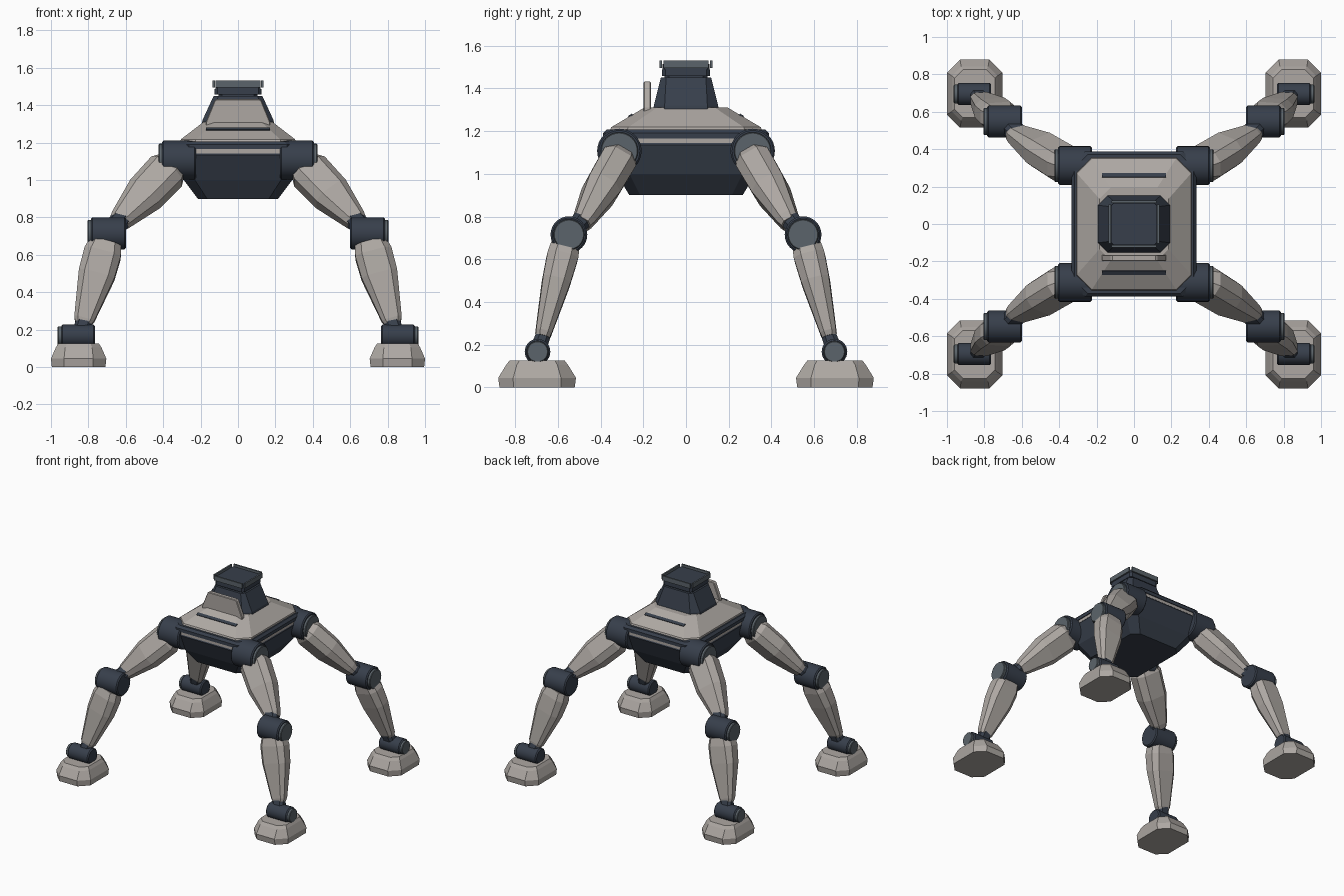
import bpy, bmesh, math
from mathutils import Vector

if "Cube" in bpy.data.objects:
    bpy.data.objects.remove(bpy.data.objects["Cube"])


def material(name, rgb):
    m = bpy.data.materials.new(name)
    m.diffuse_color = (*rgb, 1)
    m.use_nodes = True
    m.node_tree.nodes["Principled BSDF"].inputs["Base Color"].default_value = m.diffuse_color
    return m


LIGHT = material("warm_grey_armor", (0.42, 0.39, 0.365))
DARK = material("dark_blue_grey", (0.038, 0.049, 0.070))
STEEL = material("steel_grey", (0.105, 0.127, 0.145))


def finish(name, bm, mat, bevel=0.0, smooth=False):
    bmesh.ops.recalc_face_normals(bm, faces=bm.faces[:])
    me = bpy.data.meshes.new(name)
    bm.to_mesh(me)
    bm.free()
    ob = bpy.data.objects.new(name, me)
    bpy.context.collection.objects.link(ob)
    me.materials.append(mat)
    if bevel:
        b = ob.modifiers.new("soft_edges", 'BEVEL')
        b.width, b.segments, b.limit_method = bevel, 1, 'ANGLE'
        b.angle_limit = math.radians(50)
    if smooth:
        bpy.ops.object.select_all(action='DESELECT')
        ob.select_set(True)
        bpy.context.view_layer.objects.active = ob
        bpy.ops.object.shade_smooth_by_angle(angle=math.radians(30))
    return ob


def octagon(a, b, c):
    """Rectangle of half sizes a, b with corners cut by c."""
    return [(a, -b + c), (a, b - c), (a - c, b), (-a + c, b),
            (-a, b - c), (-a, -b + c), (-a + c, -b), (a - c, -b)]


def loft(name, rings, mat, bevel=0.0):
    bm = bmesh.new()
    vs = [[bm.verts.new(p) for p in r] for r in rings]
    n = len(rings[0])
    for lo, hi in zip(vs, vs[1:]):
        for i in range(n):
            j = (i + 1) % n
            bm.faces.new((lo[i], lo[j], hi[j], hi[i]))
    bm.faces.new(vs[0][::-1])
    bm.faces.new(vs[-1])
    return finish(name, bm, mat, bevel)


def stack(name, levels, mat, cx=0, cy=0, bevel=0.0):
    """Levels of (z, half x, half y, corner cut)."""
    return loft(name, [[(cx + x, cy + y, z) for x, y in octagon(a, b, c)]
                       for z, a, b, c in levels], mat, bevel)


def limb(name, start, end, sections, mat):
    """Cut-corner sections (t, half width, half depth) along a line."""
    p, q = Vector(start), Vector(end)
    d = (q - p).normalized()
    u = Vector((1, 0, 0))
    u = (u - d * u.dot(d)).normalized()
    v = d.cross(u)
    return loft(name, [[p.lerp(q, t) + u * x + v * y
                        for x, y in octagon(w, h, min(w, h) * 0.5)]
                       for t, w, h in sections], mat)


def drum(name, x0, x1, y, z, r, mat, bevel=0.008):
    """Cylinder lying along x."""
    bm = bmesh.new()
    bmesh.ops.create_cone(bm, cap_ends=True, segments=32, radius1=r, radius2=r,
                          depth=abs(x1 - x0))
    for v in bm.verts:
        v.co = Vector((v.co.z + (x0 + x1) / 2, v.co.x + y, v.co.y + z))
    return finish(name, bm, mat, bevel, True)


def box(name, c, s, mat, bevel=0.0):
    bm = bmesh.new()
    bmesh.ops.create_cube(bm, size=1)
    for v in bm.verts:
        v.co = Vector([v.co[i] * s[i] + c[i] for i in range(3)])
    return finish(name, bm, mat, bevel)


# Body: lower hull, light seam, rim and sloped armor
stack("hull", [(0.90, 0.215, 0.265, 0.05), (1.0, 0.29, 0.325, 0.06),
               (1.135, 0.33, 0.385, 0.07), (1.145, 0.325, 0.38, 0.07)], DARK)
stack("hull_seam", [(1.143, 0.327, 0.382, 0.07), (1.167, 0.327, 0.382, 0.07)], LIGHT)
stack("hull_rim", [(1.165, 0.333, 0.388, 0.07), (1.19, 0.333, 0.388, 0.07),
                   (1.207, 0.318, 0.372, 0.07)], DARK)
stack("top_armor", [(1.195, 0.31, 0.36, 0.08), (1.218, 0.305, 0.35, 0.08),
                    (1.31, 0.185, 0.195, 0.06)], LIGHT)

# Vent slots on the front and back slopes
for s in (1, -1):
    slope = math.atan2(1.31 - 1.218, 0.35 - 0.195)
    slot = box("vent_slot", (0, 0, 0), (0.34, 0.022, 0.008), DARK)
    slot.location = (0, s * 0.26, 1.273)
    slot.rotation_euler = (-s * slope, 0, 0)

# Turret
stack("turret", [(1.295, 0.195, 0.155, 0.055), (1.32, 0.19, 0.15, 0.05),
                 (1.45, 0.13, 0.118, 0.025)], DARK)
stack("turret_neck", [(1.445, 0.105, 0.1, 0.02), (1.46, 0.105, 0.1, 0.02)], DARK)
stack("turret_collar", [(1.458, 0.125, 0.112, 0.015), (1.488, 0.125, 0.112, 0.015)], DARK)
stack("turret_cap", [(1.485, 0.12, 0.11, 0.01), (1.515, 0.12, 0.11, 0.01)], DARK)
for s in (1, -1):
    box("cap_side_rail", (s * 0.13, 0, 1.513), (0.012, 0.21, 0.036), STEEL)
    box("cap_end_rail", (0, s * 0.119, 1.513), (0.24, 0.012, 0.036), STEEL)

# Upright shield in front of the turret
shape = [(-0.172, 1.27), (0.172, 1.27), (0.172, 1.31), (0.125, 1.425),
         (0.115, 1.432), (-0.115, 1.432), (-0.125, 1.425), (-0.172, 1.31)]
loft("front_shield", [[(x, y, z) for x, z in shape] for y in (-0.198, -0.165)],
     LIGHT, 0.004)

# Four legs
for sx in (1, -1):
    for sy in (1, -1):
        def P(x, y, z):
            return (sx * x, sy * y, z)

        for joint, x0, x1, y, z, r in (("hip", 0.225, 0.405, 0.312, 1.107, 0.104),
                                       ("knee", 0.60, 0.785, 0.548, 0.715, 0.086),
                                       ("ankle", 0.765, 0.945, 0.695, 0.167, 0.06)):
            drum(joint + "_joint", sx * x0, sx * x1, sy * y, z, r, DARK)
            drum(joint + "_disc", sx * (x1 - 0.01), sx * (x1 + 0.019), sy * y, z,
                 r * 0.84, STEEL, 0.004)

        limb("upper_leg", P(0.345, 0.305, 1.085), P(0.65, 0.49, 0.765),
             [(0, 0.075, 0.065), (0.12, 0.106, 0.085), (0.5, 0.102, 0.082),
              (0.93, 0.058, 0.05), (1, 0.045, 0.04)], LIGHT)
        limb("knee_neck", P(0.60, 0.46, 0.815), P(0.69, 0.548, 0.715),
             [(0, 0.05, 0.045), (1, 0.05, 0.045)], DARK)
        limb("lower_leg", P(0.708, 0.565, 0.665), P(0.828, 0.672, 0.235),
             [(0, 0.085, 0.066), (0.13, 0.1, 0.073), (0.4, 0.098, 0.066),
              (0.95, 0.055, 0.038), (1, 0.045, 0.032)], LIGHT)
        limb("ankle_neck", P(0.815, 0.66, 0.27), P(0.845, 0.695, 0.167),
             [(0, 0.042, 0.034), (1, 0.045, 0.038)], DARK)
        stack("foot", [(0, 0.143, 0.176, 0.065), (0.045, 0.148, 0.182, 0.07),
                       (0.105, 0.122, 0.145, 0.05), (0.127, 0.108, 0.128, 0.045)],
              LIGHT, sx * 0.852, sy * 0.697)
